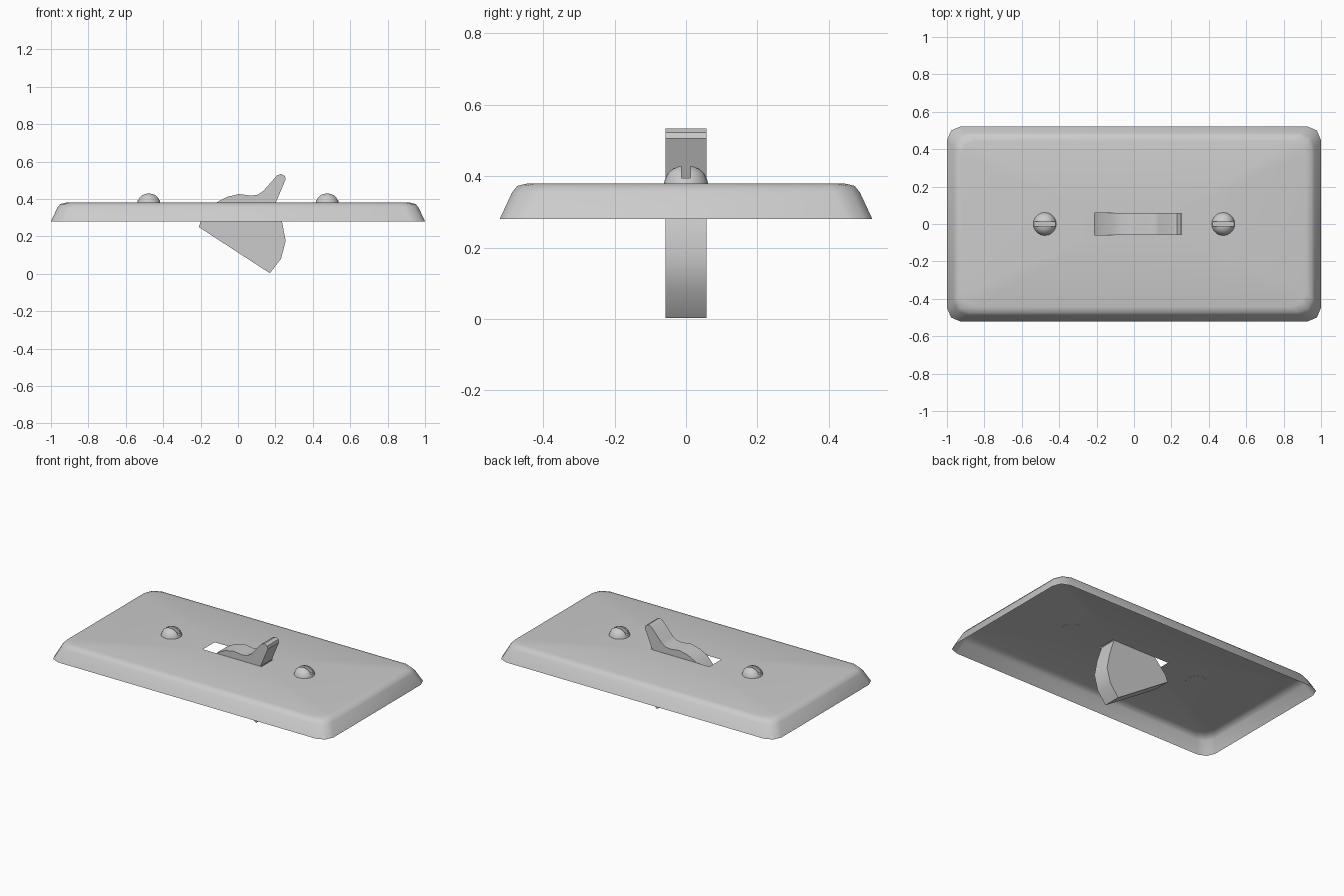
import bpy, bmesh, math

if "Cube" in bpy.data.objects:
    bpy.data.objects.remove(bpy.data.objects["Cube"])


def finish(bm, name, angle=None):
    bmesh.ops.recalc_face_normals(bm, faces=bm.faces)
    me = bpy.data.meshes.new(name)
    bm.to_mesh(me)
    bm.free()
    ob = bpy.data.objects.new(name, me)
    bpy.context.collection.objects.link(ob)
    if angle:
        bpy.ops.object.select_all(action='DESELECT')
        ob.select_set(True)
        bpy.context.view_layer.objects.active = ob
        bpy.ops.object.shade_smooth_by_angle(angle=math.radians(angle))
    return ob


def rounded_rect(hx, hy, r, seg=2):
    pts = []
    for k, (sx, sy) in enumerate([(1, 1), (-1, 1), (-1, -1), (1, -1)]):
        for i in range(seg + 1):
            a = math.radians(90 * k + 90 * i / seg)
            pts.append((sx * (hx - r) + r * math.cos(a), sy * (hy - r) + r * math.sin(a)))
    return pts


# Wall plate: open-bottomed shell with sloped rim and a lever slot
TOP = 0.38
bm = bmesh.new()
rings = []
for inset, z in [(0, 0.28), (0.035, 0.355), (0.05, 0.373), (0.08, TOP)]:
    rings.append([bm.verts.new((x, y, z)) for x, y in rounded_rect(1 - inset, 0.522 - inset, 0.075)])
n = len(rings[0])
for lo, hi in zip(rings, rings[1:]):
    for i in range(n):
        j = (i + 1) % n
        bm.faces.new((lo[i], lo[j], hi[j], hi[i]))
slot = [bm.verts.new((x, y, TOP)) for x, y in [(0.21, 0.06), (-0.21, 0.06), (-0.21, -0.06), (0.21, -0.06)]]
# Top face: four regions between rim ring and slot, three rim points per corner
top = rings[-1]
for k in range(4):
    c = [top[3 * k + i] for i in range(3)]
    nxt = top[(3 * k + 3) % n]
    bm.faces.new((slot[k], c[0], c[1], c[2]))
    bm.faces.new((slot[k], c[2], nxt, slot[(k + 1) % 4]))
finish(bm, "wall_plate", 40)

# Toggle lever: side profile extruded across the slot
profile = [(-0.21, 0.25), (0.17, 0.003), (0.23, 0.08), (0.255, 0.175), (0.235, 0.28),
           (0.202, 0.38), (0.255, 0.505), (0.25, 0.523), (0.23, 0.534), (0.208, 0.525),
           (0.135, 0.442), (0.105, 0.422), (0.07, 0.418), (0.005, 0.426), (-0.055, 0.412),
           (-0.11, 0.384), (-0.195, 0.29)]
bm = bmesh.new()
face = bm.faces.new([bm.verts.new((x, -0.058, z)) for x, z in profile])
ext = bmesh.ops.extrude_face_region(bm, geom=[face])
bmesh.ops.translate(bm, verts=[v for v in ext["geom"] if isinstance(v, bmesh.types.BMVert)], vec=(0, 0.116, 0))
finish(bm, "toggle_lever", 30)


# Slotted dome screws
def screw(name, cx):
    bm = bmesh.new()
    seg, loops = 20, []
    for r, z in [(0.062, 0.379), (0.059, 0.392), (0.050, 0.409), (0.036, 0.421), (0.018, 0.428)]:
        loops.append([bm.verts.new((cx + r * math.cos(2 * math.pi * i / seg),
                                    r * math.sin(2 * math.pi * i / seg), z)) for i in range(seg)])
    for lo, hi in zip(loops, loops[1:]):
        for i in range(seg):
            j = (i + 1) % seg
            bm.faces.new((lo[i], lo[j], hi[j], hi[i]))
    tip = bm.verts.new((cx, 0, 0.43))
    for i in range(seg):
        bm.faces.new((loops[-1][i], loops[-1][(i + 1) % seg], tip))
    bm.faces.new(loops[0][::-1])
    ob = finish(bm, name)

    cb = bmesh.new()
    bmesh.ops.create_cube(cb, size=1)
    for v in cb.verts:
        v.co = (cx + v.co.x * 0.2, v.co.y * 0.026, 0.445 + v.co.z * 0.1)
    cutter = finish(cb, name + "_cutter")
    cutter.hide_render = True
    mod = ob.modifiers.new("slot", 'BOOLEAN')
    mod.operation, mod.solver, mod.object = 'DIFFERENCE', 'EXACT', cutter
    bpy.ops.object.select_all(action='DESELECT')
    ob.select_set(True)
    bpy.context.view_layer.objects.active = ob
    bpy.ops.object.modifier_apply(modifier="slot")
    bpy.data.objects.remove(cutter)
    bpy.ops.object.shade_smooth_by_angle(angle=math.radians(35))


screw("screw_left", -0.477)
screw("screw_right", 0.477)
